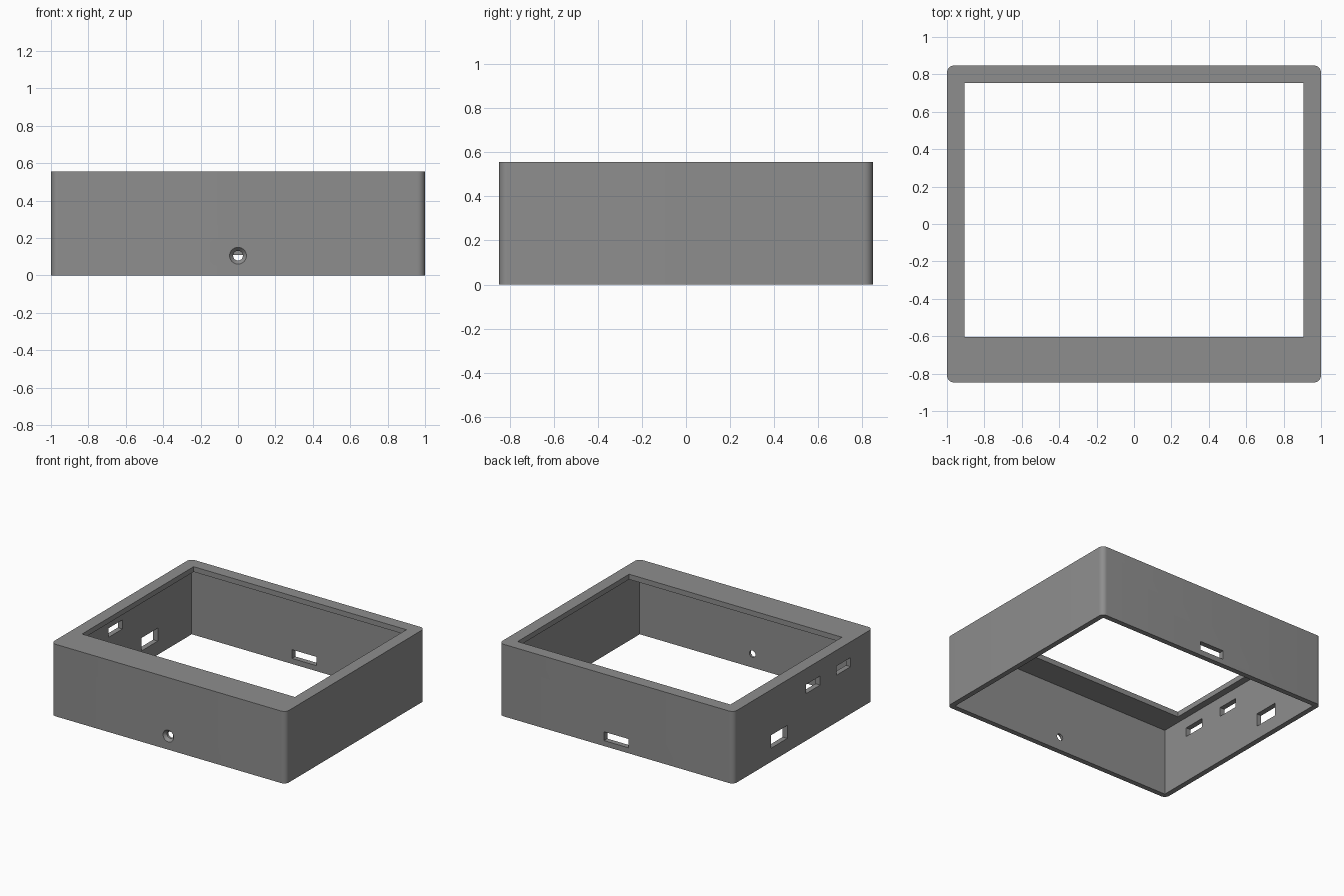
import bpy, bmesh, math

if "Cube" in bpy.data.objects:
    bpy.data.objects.remove(bpy.data.objects["Cube"])

HX, HY, H, T, R = 1.0, 0.848, 0.555, 0.04, 0.04   # half sizes, height, wall, corner radius


def finish(name, bm):
    mesh = bpy.data.meshes.new(name)
    bm.to_mesh(mesh)
    bm.free()
    ob = bpy.data.objects.new(name, mesh)
    bpy.context.collection.objects.link(ob)
    return ob


def box(name, x, y, z, round_corners=0.0):
    """Box from (min, max) ranges, optionally with rounded upright edges."""
    bm = bmesh.new()
    bmesh.ops.create_cube(bm, size=1)
    for v in bm.verts:
        v.co = [r[0] if c < 0 else r[1] for c, r in zip(v.co, (x, y, z))]
    if round_corners:
        upright = [e for e in bm.edges
                   if abs(e.verts[0].co.z - e.verts[1].co.z) > 0.1]
        bmesh.ops.bevel(bm, geom=upright, offset=round_corners, segments=8,
                        profile=0.5, affect='EDGES')
    return finish(name, bm)


def lathe_y(name, z, profile, sides=32):
    """Solid turned around the y direction from (y, radius) pairs."""
    bm = bmesh.new()
    rings = [[bm.verts.new((r * math.cos(a), y, z + r * math.sin(a)))
              for a in (2 * math.pi * i / sides for i in range(sides))]
             for y, r in profile]
    for a, b in zip(rings, rings[1:]):
        for i in range(sides):
            j = (i + 1) % sides
            bm.faces.new((a[i], a[j], b[j], b[i]))
    bm.faces.new(rings[0])
    bm.faces.new(rings[-1])
    bmesh.ops.recalc_face_normals(bm, faces=bm.faces)
    return finish(name, bm)


# outer block of the enclosure
case = box("case_shell", (-HX, HX), (-HY, HY), (0, H), R)

# hollow inside, screen window, port openings and the countersunk front hole
cutters = [
    box("cavity_cutter", (-HX + T, HX - T), (-HY + T, HY - T), (-0.2, H - T)),
    box("window_cutter", (-0.907, 0.907), (-0.603, 0.755), (0.3, 0.8)),
    box("back_slot_cutter", (-0.105, 0.105), (HY - 0.1, HY + 0.1), (0.042, 0.11)),
    lathe_y("front_hole_cutter", 0.105,
            [(-HY - 0.02, 0.045), (-HY, 0.045), (-HY + 0.022, 0.026), (-HY + 0.1, 0.026)]),
]
for i, (y, z, w, h) in enumerate([(0.295, 0.155, 0.20, 0.10),
                                  (-0.12, 0.398, 0.17, 0.07),
                                  (-0.49, 0.398, 0.17, 0.07)]):
    cutters.append(box(f"side_port_cutter_{i + 1}", (-HX - 0.1, -HX + 0.08),
                       (y - w / 2, y + w / 2), (z - h / 2, z + h / 2)))

bpy.context.view_layer.objects.active = case
case.select_set(True)
for c in cutters:
    mod = case.modifiers.new(c.name, 'BOOLEAN')
    mod.operation = 'DIFFERENCE'
    mod.solver = 'EXACT'
    mod.object = c
    bpy.ops.object.modifier_apply(modifier=mod.name)
for c in cutters:
    bpy.data.objects.remove(c, do_unlink=True)

# single grey plastic colour
grey = bpy.data.materials.new("grey_plastic")
grey.diffuse_color = (0.27, 0.27, 0.27, 1)
grey.use_nodes = True
grey.node_tree.nodes["Principled BSDF"].inputs["Base Color"].default_value = grey.diffuse_color
case.data.materials.clear()
case.data.materials.append(grey)
bpy.ops.object.shade_smooth_by_angle(angle=math.radians(30))
